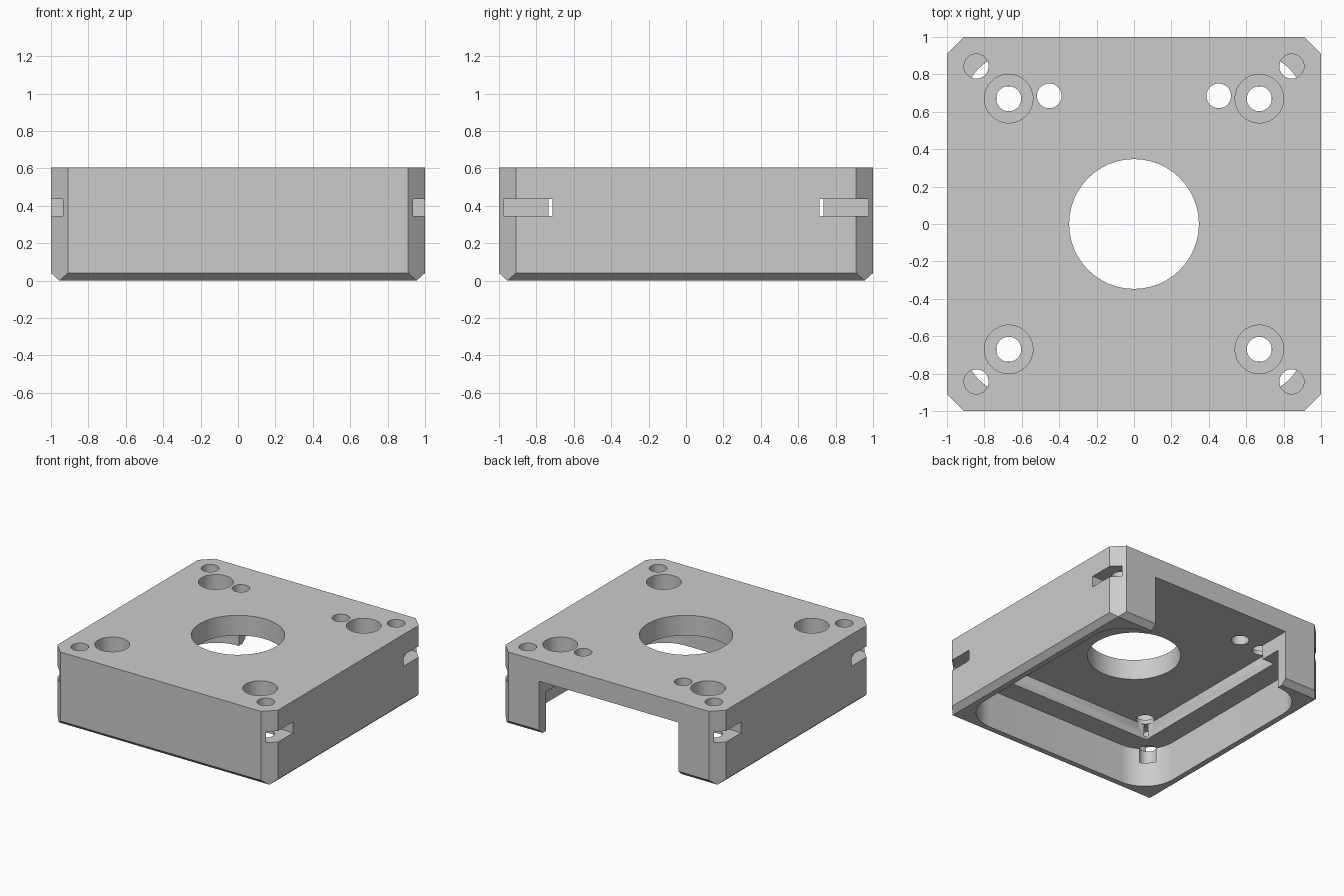
import bpy, bmesh
from math import sin, cos, pi, radians

cube = bpy.data.objects.get("Cube")
if cube:
    bpy.data.objects.remove(cube, do_unlink=True)

HEIGHT, CEILING, LEDGE = 0.605, 0.44, 0.32
SIDES = [(sx, sy) for sx in (1, -1) for sy in (1, -1)]


def make_object(name, bm):
    bmesh.ops.recalc_face_normals(bm, faces=bm.faces)
    mesh = bpy.data.meshes.new(name)
    bm.to_mesh(mesh)
    bm.free()
    obj = bpy.data.objects.new(name, mesh)
    bpy.context.collection.objects.link(obj)
    return obj


def prism(name, points, z0, z1):
    bm = bmesh.new()
    base = bm.faces.new([bm.verts.new((x, y, z0)) for x, y in points])
    top = bmesh.ops.extrude_face_region(bm, geom=[base])["geom"]
    verts = [g for g in top if isinstance(g, bmesh.types.BMVert)]
    bmesh.ops.translate(bm, verts=verts, vec=(0, 0, z1 - z0))
    return make_object(name, bm)


def rect(x0, x1, y0, y1):
    return [(x0, y0), (x1, y0), (x1, y1), (x0, y1)]


def circle(x, y, r, n=32):
    return [(x + r * cos(2 * pi * i / n), y + r * sin(2 * pi * i / n)) for i in range(n)]


def rounded_square(half, r, n=12):
    pts = []
    for q, (sx, sy) in enumerate([(1, 1), (-1, 1), (-1, -1), (1, -1)]):
        for i in range(n + 1):
            a = (q + i / n) * pi / 2
            pts.append((sx * (half - r) + r * cos(a), sy * (half - r) + r * sin(a)))
    return pts


# Housing block: clipped corners and a bevelled lower edge
bm = bmesh.new()
for sx, sy in SIDES:
    for z in (0.04, HEIGHT):
        bm.verts.new((sx, sy * 0.91, z))
        bm.verts.new((sx * 0.91, sy, z))
    bm.verts.new((sx * 0.955, sy * 0.955, 0))
bmesh.ops.convex_hull(bm, input=bm.verts)
bmesh.ops.dissolve_limit(bm, angle_limit=radians(1), verts=bm.verts, edges=bm.edges)
housing = make_object("housing", bm)

# Pockets, rear opening and central bore
cutters = [
    prism("lower_pocket", rounded_square(0.91, 0.27), -0.1, LEDGE),
    prism("upper_pocket", rect(-0.735, 0.735, -0.735, 0.735), 0.1, CEILING),
    prism("rear_opening", rect(-0.63, 0.63, 0.5, 1.1), -0.1, CEILING),
    prism("centre_bore", circle(0, 0, 0.347, 48), 0.3, 0.7),
]

# Counterbored bolt holes, blind corner holes and side nut slots
for sx, sy in SIDES:
    cutters += [
        prism("bolt_hole", circle(sx * 0.67, sy * 0.67, 0.067), 0.4, 0.7),
        prism("counterbore", circle(sx * 0.67, sy * 0.67, 0.13), HEIGHT - 0.13, 0.7),
        prism("corner_hole", circle(sx * 0.843, sy * 0.843, 0.066), 0.2, 0.7),
        prism("nut_slot", rect(*sorted((sx * 0.715, sx * 1.1)),
                               *sorted((sy * 0.715, sy * 0.975))), 0.345, 0.435),
    ]

# Rear pair of cable holes
for sx in (1, -1):
    cutters.append(prism("cable_hole", circle(sx * 0.453, 0.685, 0.066), 0.3, 0.7))

# Cut everything out of the block
for cutter in cutters:
    mod = housing.modifiers.new(cutter.name, "BOOLEAN")
    mod.operation, mod.solver, mod.object = "DIFFERENCE", "EXACT", cutter
bpy.context.view_layer.update()
depsgraph = bpy.context.evaluated_depsgraph_get()
result = bpy.data.meshes.new_from_object(housing.evaluated_get(depsgraph))
housing.modifiers.clear()
housing.data = result
for cutter in cutters:
    bpy.data.objects.remove(cutter, do_unlink=True)

# Plain grey finish
grey = bpy.data.materials.new("grey")
grey.use_nodes = True
grey.diffuse_color = (0.6, 0.6, 0.6, 1)
grey.node_tree.nodes["Principled BSDF"].inputs["Base Color"].default_value = (0.6, 0.6, 0.6, 1)
housing.data.materials.clear()
housing.data.materials.append(grey)

bpy.ops.object.select_all(action="DESELECT")
housing.select_set(True)
bpy.context.view_layer.objects.active = housing
bpy.ops.object.shade_smooth_by_angle(angle=radians(30))
